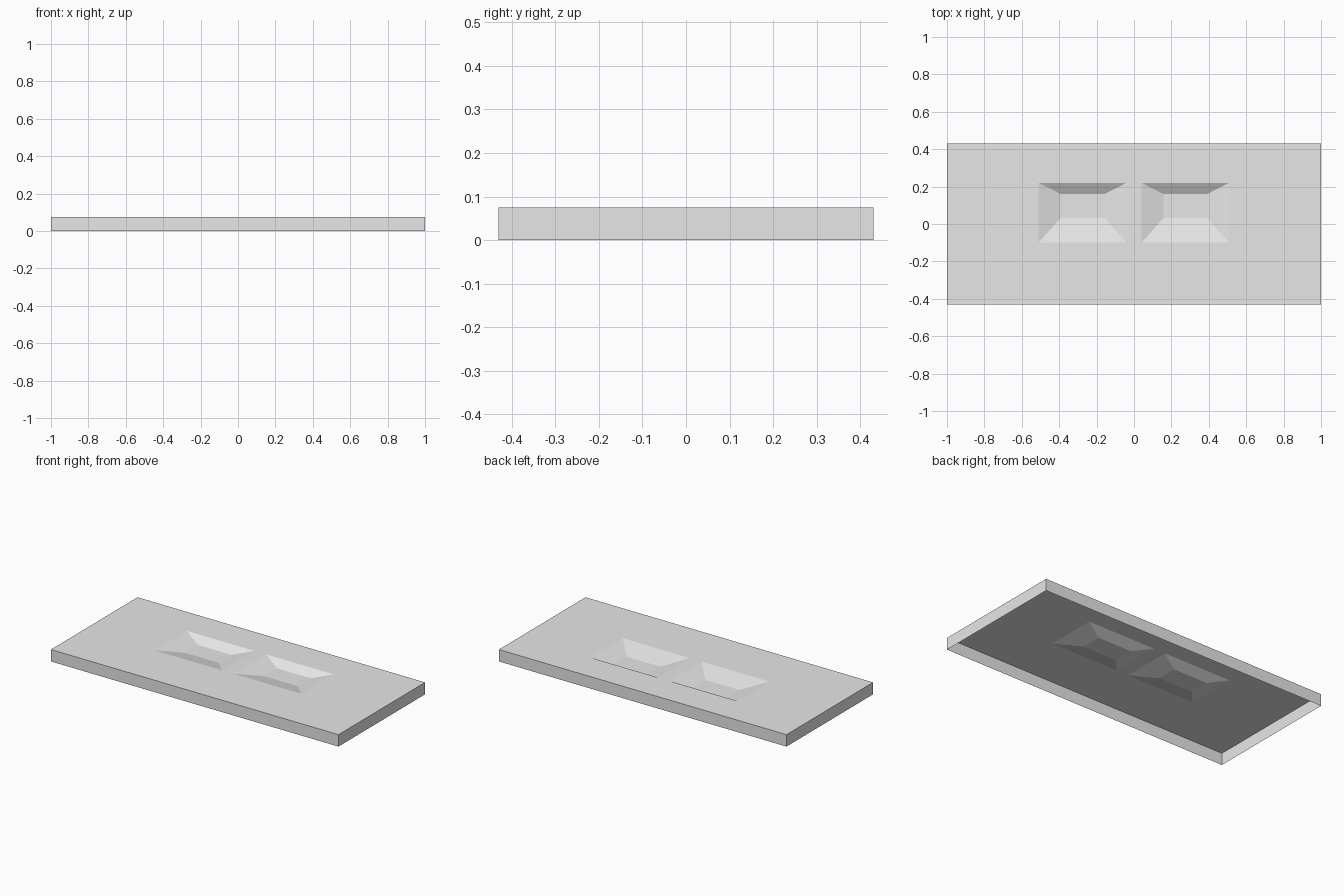
import bpy
import bmesh

if "Cube" in bpy.data.objects:
    bpy.data.objects.remove(bpy.data.objects["Cube"], do_unlink=True)

HALF_X, HALF_Y, HEIGHT = 1.0, 0.43, 0.075
X_NEAR, X_FAR = 0.04, 0.51       # recess mouth, mirrored in x
Y_FRONT, Y_BACK = -0.10, 0.22
SIDE, FRONT, BACK = 0.117, 0.132, 0.059   # run of each sloping wall
DEPTH = 0.034

# Single flat colour
grey = bpy.data.materials.new("light_grey")
grey.use_nodes = True
colour = (0.8, 0.8, 0.8, 1)
grey.diffuse_color = colour
bsdf = next(n for n in grey.node_tree.nodes if n.type == "BSDF_PRINCIPLED")
bsdf.inputs["Base Color"].default_value = colour

# Shallow box, open underneath
bm = bmesh.new()
bmesh.ops.create_cube(bm, size=1)
for v in bm.verts:
    v.co.x *= 2 * HALF_X
    v.co.y *= 2 * HALF_Y
    v.co.z = (v.co.z + 0.5) * HEIGHT
bm.normal_update()
bottom = [f for f in bm.faces if f.normal.z < -0.5]
bmesh.ops.delete(bm, geom=bottom, context="FACES_ONLY")


def cut(point, normal):
    geom = bm.verts[:] + bm.edges[:] + bm.faces[:]
    bmesh.ops.bisect_plane(bm, geom=geom, plane_co=point, plane_no=normal)


# Mark out the two recess mouths on the top
for x in (-X_FAR, -X_NEAR, X_NEAR, X_FAR):
    cut((x, 0, 0), (1, 0, 0))
for y in (Y_FRONT, Y_BACK):
    cut((0, y, 0), (0, 1, 0))
bm.normal_update()


def is_mouth(face):
    c = face.calc_center_median()
    return (face.normal.z > 0.5 and X_NEAR < abs(c.x) < X_FAR
            and Y_FRONT < c.y < Y_BACK)


# Inset each mouth and sink its floor, leaving sloping walls
mouths = [f for f in bm.faces if is_mouth(f)]
bmesh.ops.inset_individual(bm, faces=mouths, thickness=0.01)
for floor in mouths:
    centre = floor.calc_center_median()
    side = 1 if centre.x > 0 else -1
    for v in floor.verts:
        outer = abs(v.co.x) > abs(centre.x)
        v.co.x = side * (X_FAR - SIDE if outer else X_NEAR + SIDE)
        v.co.y = Y_BACK - BACK if v.co.y > centre.y else Y_FRONT + FRONT
        v.co.z = HEIGHT - DEPTH
bm.normal_update()

mesh = bpy.data.meshes.new("recessed_panel")
bm.to_mesh(mesh)
bm.free()
mesh.materials.append(grey)
panel = bpy.data.objects.new("recessed_panel", mesh)
bpy.context.collection.objects.link(panel)
